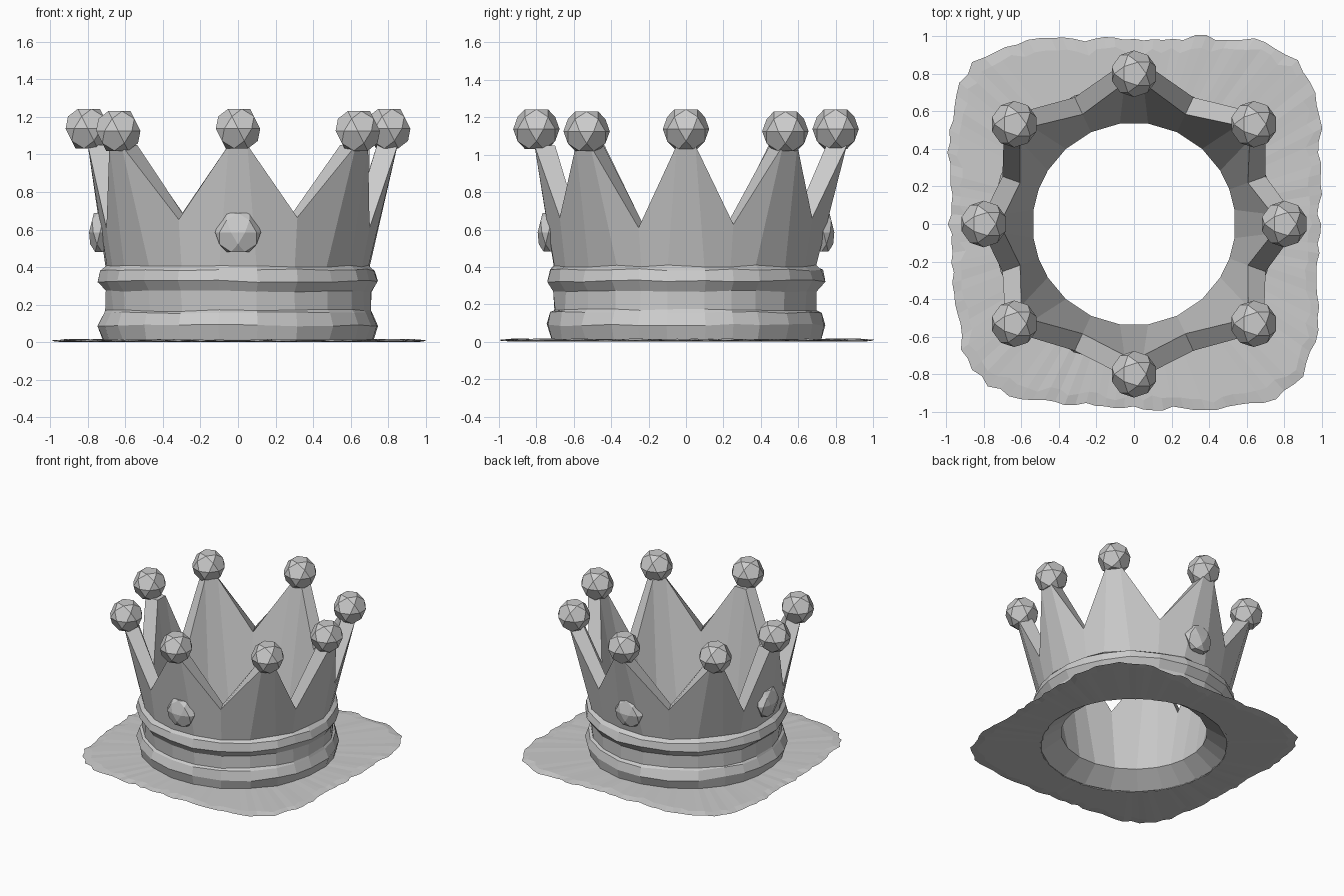
import bpy, bmesh, math, random
from mathutils import Vector, Matrix

if "Cube" in bpy.data.objects:
    bpy.data.objects.remove(bpy.data.objects["Cube"])

random.seed(4)
TAU = 2 * math.pi


def jit(s):
    return random.uniform(-s, s)


def make_object(name, bm):
    bmesh.ops.recalc_face_normals(bm, faces=bm.faces)
    mesh = bpy.data.meshes.new(name)
    bm.to_mesh(mesh)
    bm.free()
    ob = bpy.data.objects.new(name, mesh)
    bpy.context.collection.objects.link(ob)
    return ob


def bridge_columns(name, columns):
    """Join closed cross-sections, standing around the z axis, into a ring."""
    bm = bmesh.new()
    cols = [[bm.verts.new(p) for p in c] for c in columns]
    n = len(cols[0])
    for i, a in enumerate(cols):
        b = cols[(i + 1) % len(cols)]
        for j in range(n):
            k = (j + 1) % n
            bm.faces.new((a[j], b[j], b[k], a[k]))
    return make_object(name, bm)


def polar(r, a, z):
    return Vector((r * math.cos(a), r * math.sin(a), z))


def gem(name, location, radius, squash=1.0, angle=0.0):
    """Ball of pentagons and triangles, optionally flattened along its x."""
    bm = bmesh.new()
    bmesh.ops.create_icosphere(bm, subdivisions=2, radius=radius)
    poles = [v for v in bm.verts if len(v.link_edges) == 5]
    bmesh.ops.dissolve_verts(bm, verts=poles)
    bm.transform(Matrix.Translation(location) @ Matrix.Rotation(angle, 4, 'Z')
                 @ Matrix.Diagonal((squash, 1, 1, 1)))
    make_object(name, bm)


# Outside of the crown below the spikes: lower band, waist, upper band
BANDS = [(0.725, 0.01), (0.748, 0.09), (0.725, 0.155), (0.708, 0.17),
         (0.712, 0.272), (0.75, 0.325), (0.735, 0.385), (0.708, 0.405)]


def crown_column(a, outer, inner):
    """Cross-section: rough bands, rim edge, then the inside down to its lip."""
    bands = [polar(r + jit(0.008), a, z + jit(0.006)) for r, z in BANDS]
    return bands + [outer, inner, polar(0.54, a, 0.11), polar(0.69, a, 0.005)]


# Spikes: direction, radius of spike tip, radius and height of its ball
diag = math.radians(39.8)
spikes = [(0, 0.80, 0.80, 1.137), (diag, 0.82, 0.83, 1.125),
          (math.pi / 2, 0.81, 0.80, 1.137), (math.pi - diag, 0.81, 0.83, 1.125),
          (math.pi, 0.75, 0.80, 1.137), (math.pi + diag, 0.80, 0.83, 1.125),
          (1.5 * math.pi, 0.76, 0.80, 1.137), (TAU - diag, 0.81, 0.83, 1.125)]

# Crown: flaring shell with a spike at each direction and valleys between
columns = []
for i, (a, r, _, _) in enumerate(spikes):
    out = polar(1, a, 0)
    side = Vector((-out.y, out.x, 0))
    for s in (-1, 1):
        top = Vector((0, 0, 1.05)) + side * s * 0.05
        columns.append(crown_column(a + s * math.radians(8),
                                    top + out * (r + 0.05),
                                    top + out * (r - 0.06)))
    m = (a + spikes[(i + 1) % 8][0] + (TAU if i == 7 else 0)) / 2
    z = (0.61 if abs(math.cos(m)) > 0.7 else 0.67) + jit(0.02)
    columns.append(crown_column(m, polar(0.745, m, z), polar(0.645, m, z)))
bridge_columns("crown", columns)

# Balls on the spike tips
for a, _, r, z in spikes:
    gem("tip_ball", polar(r, a, z), 0.124)

# Flattened jewels on the front, back and left
for name, a in (("front_jewel", 1.5 * math.pi), ("back_jewel", math.pi / 2),
                ("left_jewel", math.pi)):
    gem(name, polar(0.735, a, 0.585), 0.122, 0.5, a)

# Base sheet: thin ragged rounded square, open under the crown
columns = []
for i in range(120):
    a = TAU * i / 120
    c, s = abs(math.cos(a)), abs(math.sin(a))
    d = math.cos(a - math.pi / 4)
    corner = d ** 6 * (0.02 if d > 0 else -0.05)
    edge = 0.983 * (c ** 5 + s ** 5) ** -0.2 + corner + jit(0.015)
    mid = edge - 0.06 + jit(0.02)
    hole = 0.69 + jit(0.01)
    columns.append([polar(hole, a, 0.002), polar(mid, a, 0.002 + jit(0.002)),
                    polar(edge, a, 0.007 + jit(0.004)),
                    polar(mid, a, 0.014 + jit(0.003)), polar(hole, a, 0.014)])
bridge_columns("base_sheet", columns)
